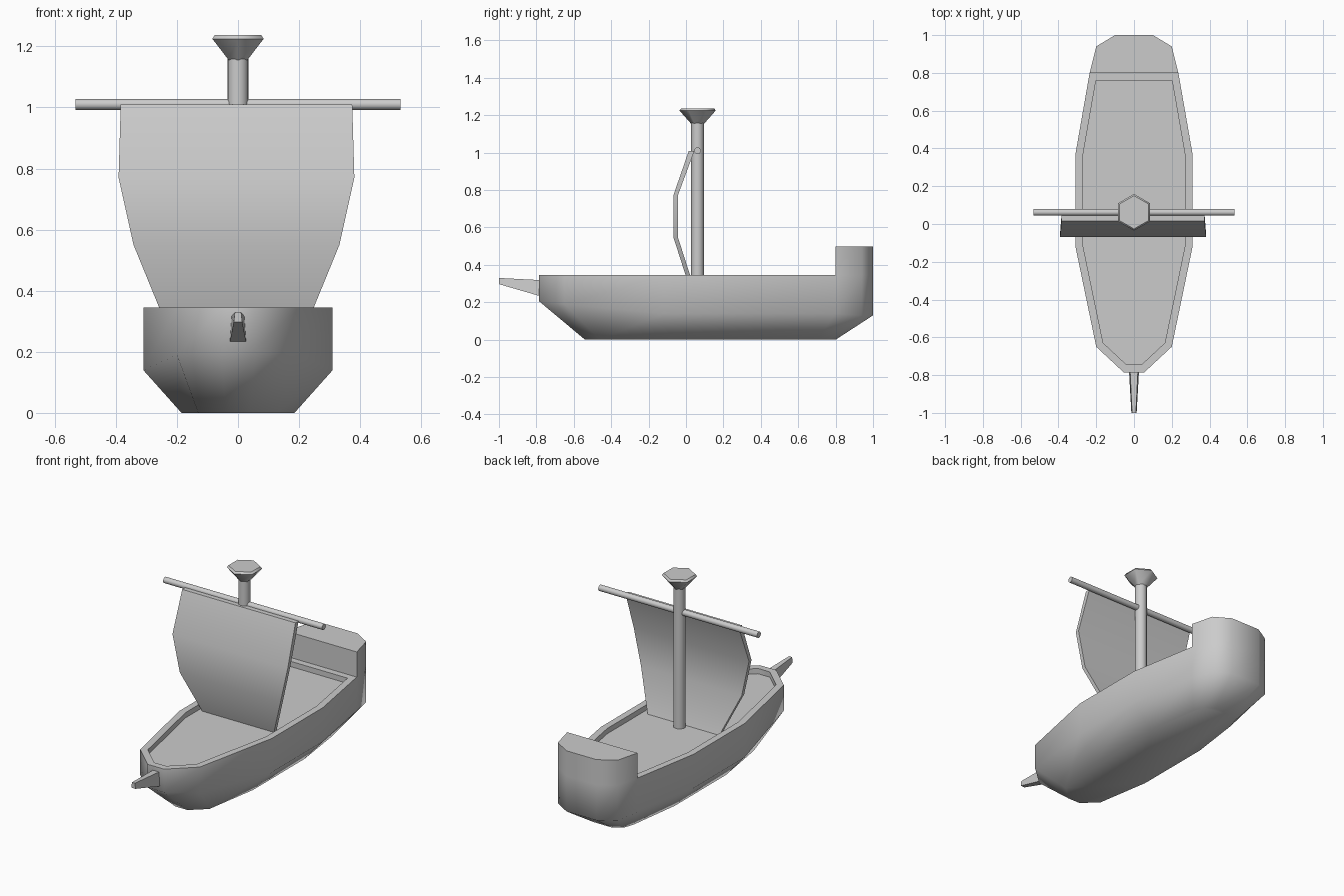
import bpy, bmesh
from math import radians, pi, cos, sin
from mathutils import Vector

if "Cube" in bpy.data.objects:
    bpy.data.objects.remove(bpy.data.objects["Cube"])

MAST_Y = 0.062


def finish(name, bm, angle):
    bmesh.ops.recalc_face_normals(bm, faces=bm.faces[:])
    me = bpy.data.meshes.new(name)
    bm.to_mesh(me)
    bm.free()
    ob = bpy.data.objects.new(name, me)
    bpy.context.collection.objects.link(ob)
    bpy.ops.object.select_all(action='DESELECT')
    ob.select_set(True)
    bpy.context.view_layer.objects.active = ob
    bpy.ops.object.shade_smooth_by_angle(angle=radians(angle))
    return ob


def add_rings(bm, rings, caps=True):
    """Bridge closed rings of equal length."""
    vr = [[bm.verts.new(p) for p in r] for r in rings]
    n = len(vr[0])
    for a, b in zip(vr, vr[1:]):
        for i in range(n):
            j = (i + 1) % n
            bm.faces.new((a[i], a[j], b[j], b[i]))
    bm.faces.new(vr[0])
    if caps:
        bm.faces.new(vr[-1])
    return vr


def mirror_ring(half):
    return half + [(-x, y, z) for x, y, z in reversed(half)]


def lathe(name, profile, sides, angle):
    """Upright turned part on the mast axis, profile of (radius, z)."""
    bm = bmesh.new()
    add_rings(bm, [[(r * cos(pi / 2 + 2 * pi * i / sides),
                     MAST_Y + r * sin(pi / 2 + 2 * pi * i / sides), z)
                    for i in range(sides)] for r, z in profile])
    return finish(name, bm, angle)


# Hull: bottom, chine and gunwale outlines, with raised stern and sunk deck
plan = [(.055, -.785), (.20, -.65), (.31, -.12), (.31, .37),
        (.235, .80), (.20, .94), (.10, 1.0)]
chine_z = [.205, .19, .14, .14, .14, .13, .13]
keel = [(.04, -.54), (.13, -.46), (.185, -.12), (.185, .37),
        (.14, .70), (.12, .76), (.06, .80)]
bm = bmesh.new()
rings = add_rings(bm, [
    mirror_ring([(x, y, 0) for x, y in keel]),
    mirror_ring([(x, y, z) for (x, y), z in zip(plan, chine_z)]),
    mirror_ring([(x, y, .345) for x, y in plan])], caps=False)
top = rings[-1]
deck = bm.faces.new(top[:5] + top[9:])
stern = [top[i] for i in range(4, 10)]
high = [bm.verts.new(v.co + Vector((0, 0, .152))) for v in stern]
for i in range(6):
    j = (i + 1) % 6
    bm.faces.new((stern[i], stern[j], high[j], high[i]))
bm.faces.new(high)
bmesh.ops.recalc_face_normals(bm, faces=bm.faces[:])
bmesh.ops.inset_region(bm, faces=[deck], thickness=.04, use_even_offset=True)
ext = bmesh.ops.extrude_face_region(bm, geom=[deck])
bmesh.ops.translate(bm, vec=(0, 0, -.032),
                    verts=[g for g in ext['geom'] if isinstance(g, bmesh.types.BMVert)])
if deck.is_valid:
    bmesh.ops.delete(bm, geom=[deck], context='FACES_ONLY')
finish("hull", bm, 60)

# Bowsprit: tapered beam on the bow
bm = bmesh.new()
add_rings(bm, [[(-b, y, z0), (b, y, z0), (t, y, z1), (-t, y, z1)]
               for y, b, t, z0, z1 in ((-.77, .027, .021, .23, .318),
                                       (-1.0, .014, .010, .297, .33))])
finish("bowsprit", bm, 30)

# Mast and six-sided lookout
lathe("mast", [(.034, .30), (.034, 1.17)], 20, 40)
lathe("lookout", [(.035, 1.155), (.097, 1.225), (.088, 1.237)], 6, 50)

# Yard across the mast
bm = bmesh.new()
add_rings(bm, [[(x, MAST_Y + .018 * cos(2 * pi * i / 16), 1.01 + .018 * sin(2 * pi * i / 16))
                for i in range(16)] for x in (-.532, .532)])
finish("yard", bm, 40)

# Billowing sail with a little thickness: (half width, front y, back y, z)
bm = bmesh.new()
add_rings(bm, [[(-w - .005, f, z), (w - .005, f, z), (w - .005, b, z), (-w - .005, b, z)]
               for w, f, b, z in ((.24, .008, .032, .313), (.337, -.068, -.044, .55),
                                  (.386, -.068, -.044, .77), (.379, .015, .045, 1.01))])
finish("sail", bm, 40)
